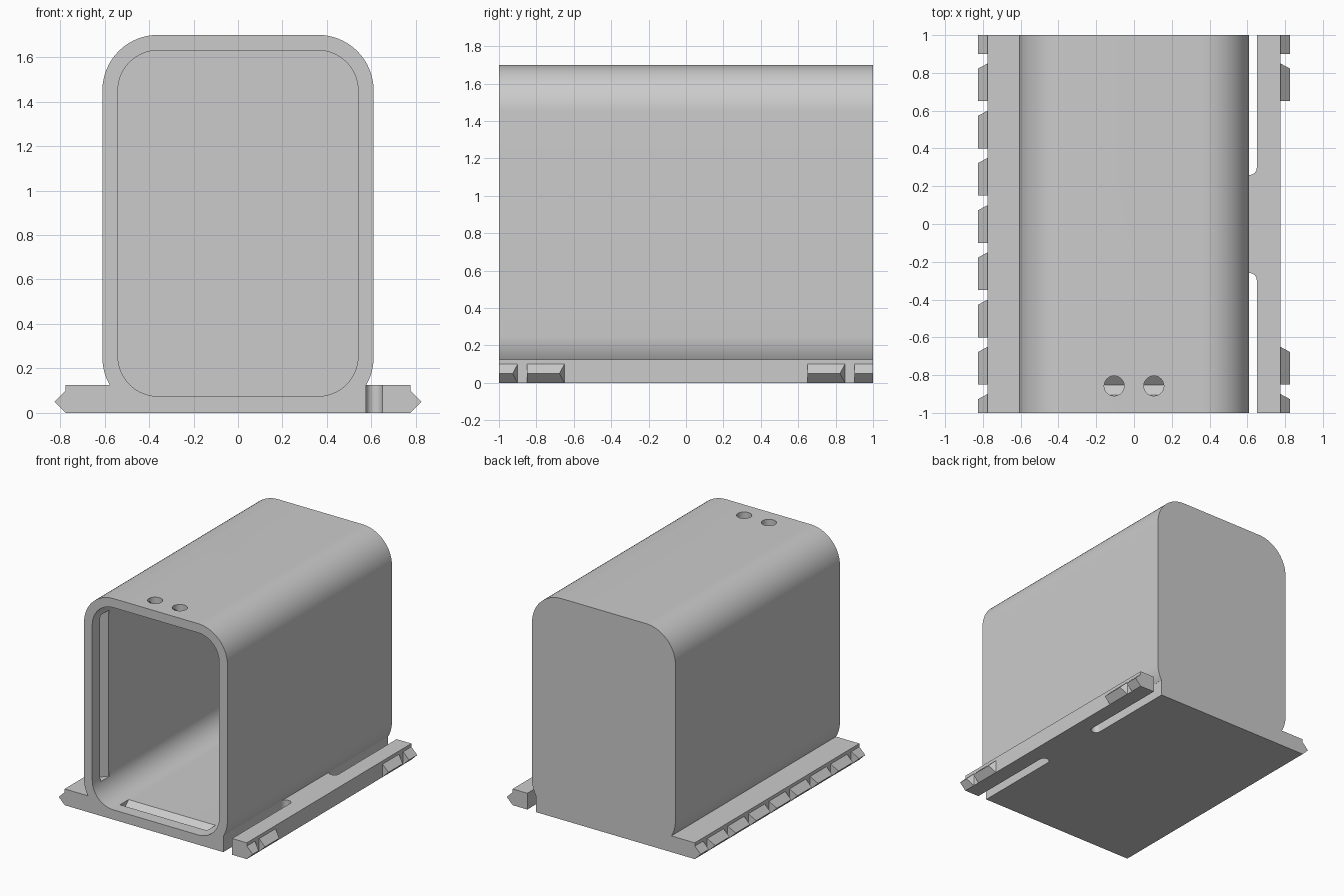
import bpy, bmesh, math

if "Cube" in bpy.data.objects:
    bpy.data.objects.remove(bpy.data.objects["Cube"])

grey = bpy.data.materials.new("light grey plastic")
grey.diffuse_color = (0.6, 0.6, 0.6, 1)
grey.use_nodes = True
grey.node_tree.nodes["Principled BSDF"].inputs["Base Color"].default_value = grey.diffuse_color


def arc(cx, cz, r, a0, a1, n=16):
    """Points of a circular arc, angles in degrees."""
    angles = [math.radians(a0 + (a1 - a0) * i / n) for i in range(n + 1)]
    return [(cx + r * math.cos(a), cz + r * math.sin(a)) for a in angles]


def mesh_object(name, bm):
    bmesh.ops.recalc_face_normals(bm, faces=bm.faces[:])
    mesh = bpy.data.meshes.new(name)
    bm.to_mesh(mesh)
    bm.free()
    mesh.materials.append(grey)
    obj = bpy.data.objects.new(name, mesh)
    bpy.context.collection.objects.link(obj)
    return obj


def prism(name, outline, a, b, place):
    """Extrude a 2D outline from a to b; place(u, v, t) gives the 3D point."""
    bm = bmesh.new()
    ends = [[bm.verts.new(place(u, v, t)) for u, v in outline] for t in (a, b)]
    for end in ends:
        bm.faces.new(end)
    n = len(outline)
    for i in range(n):
        j = (i + 1) % n
        bm.faces.new((ends[0][i], ends[0][j], ends[1][j], ends[1][i]))
    return mesh_object(name, bm)


def cut(target, cutter):
    cutter.hide_render = True
    mod = target.modifiers.new("cut", 'BOOLEAN')
    mod.operation, mod.solver, mod.object = 'DIFFERENCE', 'EXACT', cutter
    bpy.context.view_layer.objects.active = target
    bpy.ops.object.modifier_apply(modifier=mod.name)
    bpy.data.objects.remove(cutter)


def along_y(u, v, t):
    return (u, t, v)


def along_z(u, v, t):
    return (u, v, t)


# Housing outline: flat base flange with a rounded box rising from it
half = [(0.775, 0), (0.775, 0.125)]
half += arc(0.36, 0.25, 0.25, -30, 0, 8)
half += arc(0.36, 1.45, 0.25, 0, 90)
housing = prism("housing", half + [(-x, z) for x, z in reversed(half)], -1, 1, along_y)

# Cavity, open at the front
side = arc(0.36, 0.255, 0.18, -90, 0) + arc(0.36, 1.45, 0.18, 0, 90)
cut(housing, prism("cavity_cutter", side + [(-x, z) for x, z in reversed(side)],
                   -1.1, 0.93, along_y))

# V-shaped snap grooves around the inside of the mouth (y, depth)
groove = [(-0.905, -0.03), (-0.905, 0), (-0.853, 0.045), (-0.80, 0), (-0.80, -0.03)]
cut(housing, prism("floor_groove", groove, -0.37, 0.37, lambda y, d, t: (t, y, 0.075 - d)))
cut(housing, prism("roof_groove", groove, -0.37, 0.37, lambda y, d, t: (t, y, 1.63 + d)))
for s in (-1, 1):
    cut(housing, prism("wall_groove", groove, 0.21, 1.49,
                       lambda y, d, t: (s * (0.54 + d), y, t)))

# Release holes through the roof
for x in (-0.105, 0.105):
    cut(housing, prism("hole_cutter", arc(x, -0.857, 0.053, 0, 348.75, 31), 1.5, 1.8, along_z))

# Round-ended slots that free the two spring arms on the right flange
for s in (-1, 1):
    slot = [(x, s * y) for x, y in
            [(0.575, 1.1)] + arc(0.6125, 0.2975, 0.0375, 180, 360) + [(0.65, 1.1)]]
    cut(housing, prism("slot_cutter", slot, -0.1, 0.125, along_z))


# Ratchet teeth: pointed ridges with a slanted rear end
def tooth(name, s, y0, y1):
    slant = 0.0 if y1 >= 1 else 0.027
    bm = bmesh.new()
    front, back = [], []
    for x, z in ((0.775, 0), (0.825, 0.05), (0.775, 0.1)):
        front.append(bm.verts.new((s * x, y0, z)))
        back.append(bm.verts.new((s * x, y1 - (slant if z == 0.05 else 0), z)))
    bm.faces.new(front)
    bm.faces.new(back)
    for i in range(3):
        j = (i + 1) % 3
        bm.faces.new((front[i], front[j], back[j], back[i]))
    mesh_object(name, bm)


for i in range(9):
    y0 = max(-1.0, -1.1 + 0.25 * i)
    y1 = min(1.0, -0.9 + 0.25 * i)
    tooth("left_tooth", -1, y0, y1)
    if i in (0, 1, 7, 8):
        tooth("right_tooth", 1, y0, y1)

# Smooth rounded corners, keep hard edges
bpy.ops.object.select_all(action='DESELECT')
housing.select_set(True)
bpy.context.view_layer.objects.active = housing
bpy.ops.object.shade_smooth_by_angle(angle=math.radians(25))
